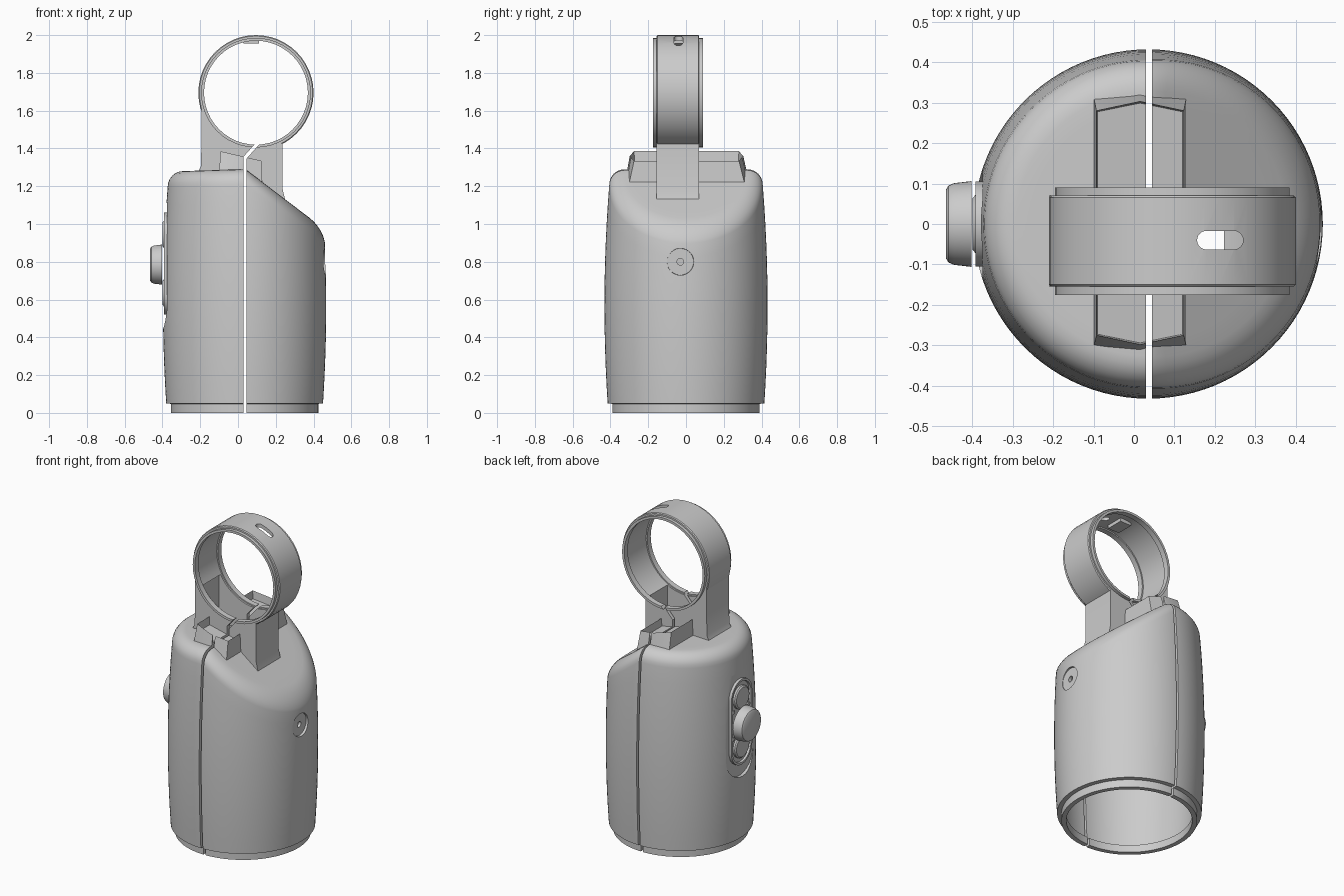
import bpy, bmesh
from math import sin, cos, pi
from mathutils import Vector

cube = bpy.data.objects.get("Cube")
if cube:
    bpy.data.objects.remove(cube)

grey = bpy.data.materials.new("plain grey")
grey.use_nodes = True
grey.diffuse_color = (0.6, 0.6, 0.6, 1)
grey.node_tree.nodes["Principled BSDF"].inputs["Base Color"].default_value = grey.diffuse_color

AXES = {"x": lambda a, b, h: Vector((h, a, b)),
        "y": lambda a, b, h: Vector((a, h, b)),
        "z": lambda a, b, h: Vector((a, b, h))}


def make(name, bm):
    bmesh.ops.remove_doubles(bm, verts=bm.verts, dist=1e-5)
    bmesh.ops.recalc_face_normals(bm, faces=bm.faces)
    mesh = bpy.data.meshes.new(name)
    bm.to_mesh(mesh)
    bm.free()
    mesh.materials.append(grey)
    ob = bpy.data.objects.new(name, mesh)
    bpy.context.scene.collection.objects.link(ob)
    return ob


def prism(name, pts, axis, lo, hi):
    bm = bmesh.new()
    place = AXES[axis]
    a = [bm.verts.new(place(u, v, lo)) for u, v in pts]
    b = [bm.verts.new(place(u, v, hi)) for u, v in pts]
    n = len(pts)
    bm.faces.new(a)
    bm.faces.new(b[::-1])
    for i in range(n):
        bm.faces.new((a[i], b[i], b[(i + 1) % n], a[(i + 1) % n]))
    return make(name, bm)


def lathe(name, profile, axis, u, v, closed=False, segs=48):
    bm = bmesh.new()
    rows = [[bm.verts.new(AXES[axis](u + r * cos(2 * pi * i / segs),
                                     v + r * sin(2 * pi * i / segs), h))
             for i in range(segs)] for r, h in profile]
    for j in range(len(rows) - (0 if closed else 1)):
        p, q = rows[j], rows[(j + 1) % len(rows)]
        for i in range(segs):
            k = (i + 1) % segs
            bm.faces.new((p[i], p[k], q[k], q[i]))
    return make(name, bm)


def rect(a, b, c, d):
    return [(a, c), (b, c), (b, d), (a, d)]


def stadium(cu, cv, radius, half, along_v=True, n=12):
    pts = []
    for end in (0, 1):
        for i in range(n + 1):
            t = pi * i / n + pi * end
            a, b = radius * cos(t), radius * sin(t) + (half if end == 0 else -half)
            pts.append((cu + a, cv + b) if along_v else (cu + b, cv + a))
    return pts


def finish(ob, cutters=()):
    for c in cutters:
        m = ob.modifiers.new("cut", "BOOLEAN")
        m.operation, m.solver, m.object = "DIFFERENCE", "EXACT", c
    bpy.context.view_layer.update()
    dg = bpy.context.evaluated_depsgraph_get()
    mesh = bpy.data.meshes.new_from_object(ob.evaluated_get(dg))
    ob.modifiers.clear()
    ob.data = mesh
    bpy.ops.object.select_all(action="DESELECT")
    ob.select_set(True)
    bpy.context.view_layer.objects.active = ob
    bpy.ops.object.shade_smooth_by_angle(angle=0.55)


CX = 0.035                 # body axis
RX, RZ = 0.095, 1.695      # ring centre

# Cutters: parting gap, hollow neck, button recess, side dimple and hole, ring slot
gap = prism("gap_cutter", [(0.03, -0.1), (0.044, -0.1), (0.044, 1.345),
                           (0.115, 1.425), (0.1, 1.435), (0.03, 1.357)], "y", -1, 1)
hollow = prism("hollow_cutter", rect(-0.165, 0.222, 1.0, 1.56), "y", -0.13, 0.045)
recess = prism("recess_cutter", stadium(0, 0.78, 0.135, 0.2), "x", -0.6, -0.375)
dimple = lathe("dimple_cutter", [(0, 0.45), (0.07, 0.45), (0.085, 0.6), (0, 0.6)], "x", -0.03, 0.8)
hole = lathe("hole_cutter", [(0, 0.3), (0.018, 0.3), (0.018, 0.7), (0, 0.7)], "x", -0.03, 0.8, segs=16)
slot = prism("slot_cutter", stadium(0.213, -0.04, 0.023, 0.034, False), "z", 1.8, 2.2)
bore = lathe("bore_cutter", [(0, -0.5), (0.288, -0.5), (0.288, 0.5), (0, 0.5)], "y", RX, RZ)
cutters = [gap, hollow, recess, dimple, hole, slot, bore]
for c in cutters:
    c.hide_render = True


# Body: barrel shell, open below, with a top that slopes down towards +x
def top(x):
    return 1.29 - 0.76 * max(0, x - 0.04) - 0.03 * max(0, 0.04 - x)


def barrel(z):
    return 0.432 - 0.019 * ((z - 0.57) / 0.55) ** 2


bm = bmesh.new()
SEG, F, WALL = 96, 0.08, 0.03
columns = []
for i in range(SEG):
    c, s = cos(2 * pi * i / SEG), sin(2 * pi * i / SEG)
    shoulder = top(CX + 0.415 * c) - F
    rim = barrel(shoulder)
    outer = [(0.39, 0), (0.39, 0.048)]
    for k in range(13):
        z = 0.05 + (shoulder - 0.05) * k / 12
        outer.append((barrel(z), z))
    for k in range(1, 7):
        a = pi / 2 * k / 6
        r = rim - F * (1 - cos(a))
        outer.append((r, top(CX + r * c) - F * (1 - sin(a))))
    for k in range(1, 9):
        r = (rim - F) * (1 - k / 8)
        outer.append((r, top(CX + r * c)))
    inner = [(r * (1 - WALL / rim), z - WALL * min(1, z / shoulder)) for r, z in outer]
    columns.append([bm.verts.new((CX + r * c, r * s, z)) for r, z in outer + inner[::-1]])
for i in range(SEG):
    p, q = columns[i], columns[(i + 1) % SEG]
    for j in range(len(p)):
        if j != len(p) // 2 - 1:      # the two walls do not meet at the centre
            k = (j + 1) % len(p)
            bm.faces.new((p[j], q[j], q[k], p[k]))
finish(make("body_shell", bm), [recess, dimple, hole, hollow, gap])

# Raised tray across the top, with a rim and a sunken floor
bm = bmesh.new()
low, high = [], []
for x, y, peak in ((-0.1, -0.305, -0.275), (0.015, -0.315, -0.298), (0.13, -0.305, -0.275),
                   (0.13, 0.315, 0.28), (0.015, 0.325, 0.303), (-0.1, 0.315, 0.28)):
    low.append(bm.verts.new((x, y, top(x) - 0.025)))
    high.append(bm.verts.new((0.015 + (x - 0.015) * 0.94, peak, 1.36 - 0.22 * (x - 0.015))))
bm.faces.new(low[::-1])
lid = bm.faces.new(high)
for i in range(6):
    k = (i + 1) % 6
    bm.faces.new((low[i], low[k], high[k], high[i]))
bmesh.ops.inset_region(bm, faces=[lid], thickness=0.018)
bmesh.ops.inset_region(bm, faces=[lid], thickness=0.004)
bmesh.ops.translate(bm, verts=lid.verts, vec=(0, 0, -0.05))
finish(make("top_tray", bm), [hollow, gap])

# Hollow neck joining the body and the ring
neck = prism("neck", [(-0.215, 1.27), (-0.195, 1.31), (-0.193, 1.62), (0.0, 1.62), (0.2, 1.445),
                      (0.235, 1.425), (0.235, 1.19), (0.25, 1.125), (0.03, 1.27)], "y", -0.155, 0.07)
finish(neck, [bore, hollow, gap])

# Ring with a narrower lip on each side
ring = lathe("ring", [(0.275, -0.175), (0.29, -0.175), (0.29, -0.155), (0.3, -0.155),
                      (0.305, -0.15), (0.305, 0.065), (0.3, 0.07), (0.29, 0.07),
                      (0.29, 0.09), (0.275, 0.09), (0.275, 0.055), (0.283, 0.055),
                      (0.283, -0.14), (0.275, -0.14)], "y", RX, RZ, closed=True)
finish(ring, [slot, hollow, gap])
finish(prism("ring_tab", rect(0.03, 0.11, 1.955, 1.985), "y", -0.1, 0.01))

# Button panel with a raised rim
bm = bmesh.new()
outline = stadium(0, 0.79, 0.105, 0.165)
back = [bm.verts.new((-0.365, y, z)) for y, z in outline]
front = [bm.verts.new((-0.392, y, z)) for y, z in outline]
bm.faces.new(back)
face = bm.faces.new(front[::-1])
for i in range(len(outline)):
    k = (i + 1) % len(outline)
    bm.faces.new((back[i], front[i], front[k], back[k]))
bmesh.ops.recalc_face_normals(bm, faces=bm.faces)
bmesh.ops.inset_region(bm, faces=[face], thickness=0.014)
bmesh.ops.inset_region(bm, faces=[face], thickness=0.003)
bmesh.ops.translate(bm, verts=face.verts, vec=(0.012, 0, 0))
finish(make("button_panel", bm))

# Buttons: large centre one and two small ones, with panel screws
finish(lathe("centre_button", [(0, -0.465), (0.085, -0.465), (0.095, -0.459), (0.101, -0.445),
                               (0.106, -0.402), (0, -0.402)], "x", 0, 0.785))
for side, name in ((1, "upper"), (-1, "lower")):
    small = lathe(name + "_button", [(0, -0.399), (0.064, -0.399), (0.072, -0.392),
                                     (0.072, -0.37), (0, -0.37)], "x", 0, 0.79 + 0.155 * side)
    finish(small)
    for y in (-0.075, 0.075):
        finish(lathe(name + "_screw", [(0, -0.388), (0.011, -0.388), (0.011, -0.37), (0, -0.37)],
                     "x", y, 0.79 + 0.085 * side, segs=12))

for c in cutters:
    bpy.data.objects.remove(c)
